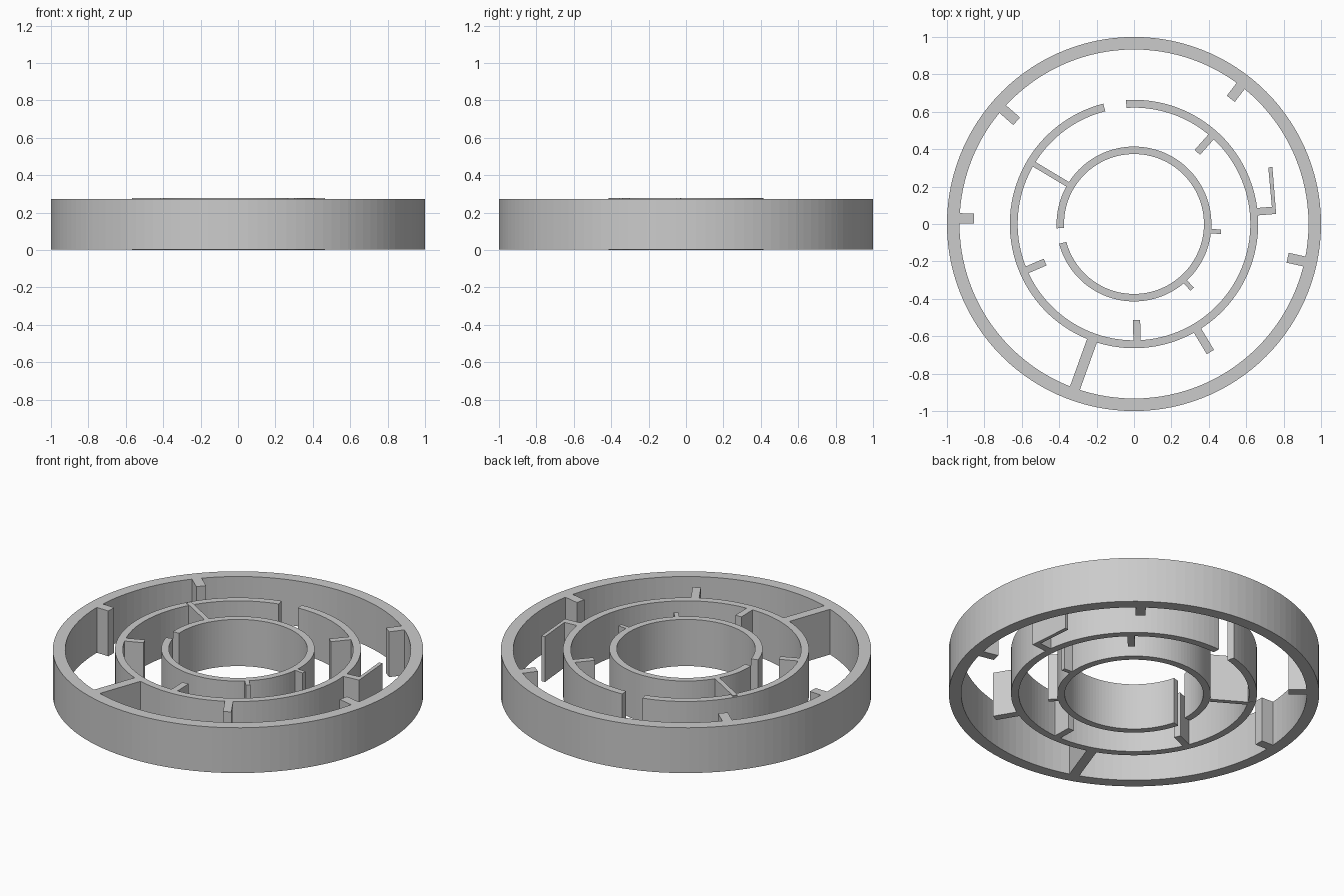
import bpy, bmesh
from math import radians, cos, sin, ceil

if "Cube" in bpy.data.objects:
    bpy.data.objects.remove(bpy.data.objects["Cube"])

LOW, HIGH = 0.003, 0.273      # outer and middle rings
IN_LOW, IN_HIGH = 0.0, 0.278  # inner ring group, a hair taller


def prism(name, outline, z0, z1):
    """Extrude a counter-clockwise outline between two heights."""
    bm = bmesh.new()
    face = bm.faces.new([bm.verts.new((x, y, z0)) for x, y in outline])
    top = bmesh.ops.extrude_face_region(bm, geom=[face])["geom"]
    for v in top:
        if isinstance(v, bmesh.types.BMVert):
            v.co.z = z1
    finish(name, bm)


def finish(name, bm):
    bmesh.ops.recalc_face_normals(bm, faces=bm.faces[:])
    mesh = bpy.data.meshes.new(name)
    bm.to_mesh(mesh)
    bm.free()
    obj = bpy.data.objects.new(name, mesh)
    bpy.context.collection.objects.link(obj)


def ring(name, r_in, r_out, z0, z1, start=0, sweep=360):
    """Rectangular section swept about z, closed or with a gap."""
    n = ceil(120 * sweep / 360)
    closed = sweep == 360
    section = [(r_in, z0), (r_out, z0), (r_out, z1), (r_in, z1)]
    bm = bmesh.new()
    rows = []
    for i in range(n if closed else n + 1):
        a = radians(start + sweep * i / n)
        rows.append([bm.verts.new((r * cos(a), r * sin(a), z)) for r, z in section])
    for i in range(n):
        p, q = rows[i], rows[(i + 1) % len(rows)]
        for k in range(4):
            m = (k + 1) % 4
            bm.faces.new((p[k], p[m], q[m], q[k]))
    if not closed:
        bm.faces.new(rows[0])
        bm.faces.new(rows[-1])
    finish(name, bm)


def spoke(name, angle, r0, r1, width, z0=LOW, z1=HIGH):
    """Radial bar from r0 to r1."""
    c, s, h = cos(radians(angle)), sin(radians(angle)), width / 2
    pts = [(r0, -h), (r1, -h), (r1, h), (r0, h)]
    prism(name, [(u * c - v * s, u * s + v * c) for u, v in pts], z0, z1)


# Concentric rings; the middle and inner ones have a gap
ring("outer_ring", 0.933, 1.0, LOW, HIGH)
ring("middle_ring", 0.622, 0.664, LOW, HIGH, 104.3, 349.4)
ring("inner_ring", 0.374, 0.414, IN_LOW, IN_HIGH, 194.8, 348.4)

# Tabs pointing inward from the outer ring
for i, (a, r) in enumerate([(52.3, 0.846), (138.8, 0.834), (178.1, 0.856), (-12.4, 0.841)]):
    spoke(f"outer_tab_{i + 1}", a, r, 0.945, 0.054)

# Tabs on the middle ring: three inward, one outward
for i, (a, r) in enumerate([(48.5, 0.511), (-156.8, 0.517), (-88.5, 0.513)]):
    spoke(f"middle_tab_{i + 1}", a, r, 0.632, 0.039)
spoke("middle_outward_tab", -59.2, 0.652, 0.797, 0.045)

# Tabs pointing outward from the inner ring
for i, a in enumerate([-5.2, -48.3]):
    spoke(f"inner_tab_{i + 1}", a, 0.404, 0.467, 0.024, IN_LOW, IN_HIGH)

# Bars joining neighbouring rings
spoke("outer_bridge", -109.8, 0.65, 0.945, 0.056)
spoke("inner_bridge", 149.1, 0.405, 0.652, 0.028, IN_LOW, IN_HIGH)

# L-shaped hook on the middle ring
prism("hook", [(0.65, 0.045), (0.76, 0.054), (0.74, 0.305), (0.718, 0.302),
               (0.737, 0.092), (0.65, 0.085)], LOW, HIGH)
